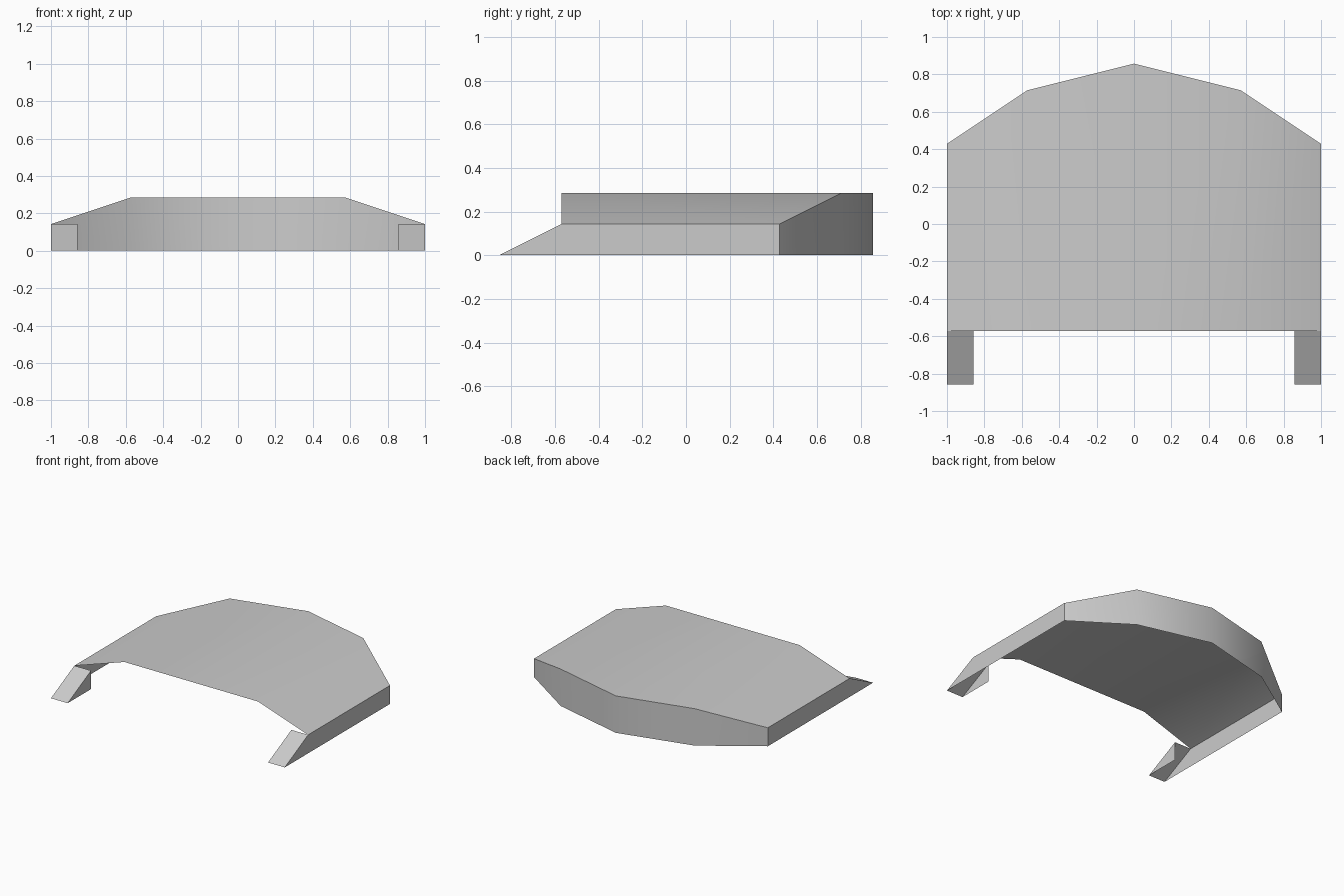
import bpy, bmesh
from math import radians

if "Cube" in bpy.data.objects:
    bpy.data.objects.remove(bpy.data.objects["Cube"])

U = 1 / 7                     # the model sits on a 1/7 unit grid
FRONT, TIP = -4 * U, -6 * U   # front edge of the roof, tip of the feet

grey = bpy.data.materials.new("plain grey")
grey.diffuse_color = (0.6, 0.6, 0.6, 1)
grey.use_nodes = True
grey.node_tree.nodes["Principled BSDF"].inputs["Base Color"].default_value = grey.diffuse_color


def make_object(name, faces):
    """Open sheet object from a list of polygons, sharing equal corners."""
    bm = bmesh.new()
    for pts in faces:
        bm.faces.new([bm.verts.new(p) for p in pts])
    bmesh.ops.remove_doubles(bm, verts=bm.verts, dist=1e-5)
    mesh = bpy.data.meshes.new(name)
    bm.to_mesh(mesh)
    bm.free()
    mesh.materials.append(grey)
    ob = bpy.data.objects.new(name, mesh)
    bpy.context.collection.objects.link(ob)
    bpy.ops.object.select_all(action='DESELECT')
    bpy.context.view_layer.objects.active = ob
    ob.select_set(True)
    bpy.ops.object.shade_smooth_by_angle(angle=radians(30))
    return ob


# Cross-sections from left to right: x, back edge y, roof height
sections = [(-7 * U, 3 * U, U), (-4 * U, 5 * U, 2 * U), (0, 6 * U, 2 * U),
            (4 * U, 5 * U, 2 * U), (7 * U, 3 * U, U)]

# Roof strips and the faceted back wall
roof, back = [], []
for (x0, y0, z0), (x1, y1, z1) in zip(sections, sections[1:]):
    roof.append([(x0, FRONT, z0), (x1, FRONT, z1), (x1, y1, z1), (x0, y0, z0)])
    back.append([(x1, y1, 0), (x0, y0, 0), (x0, y0, z0), (x1, y1, z1)])
make_object("roof", roof)
make_object("back_wall", back)

# Side walls running into the hollow wedge feet
for name, s in (("left", -1), ("right", 1)):
    def side(pts):
        pts = [(s * x, y, z) for x, y, z in pts]
        return pts if s > 0 else pts[::-1]
    inner = 6 * U
    make_object(name + "_side_wall", [side(
        [(1, TIP, 0), (1, 3 * U, 0), (1, 3 * U, U), (1, FRONT, U)])])
    make_object(name + "_front_foot", [
        side([(inner, TIP, 0), (1, TIP, 0), (1, FRONT, U), (inner, FRONT, U)]),
        side([(inner, FRONT, 0), (inner, TIP, 0), (inner, FRONT, U)])])
